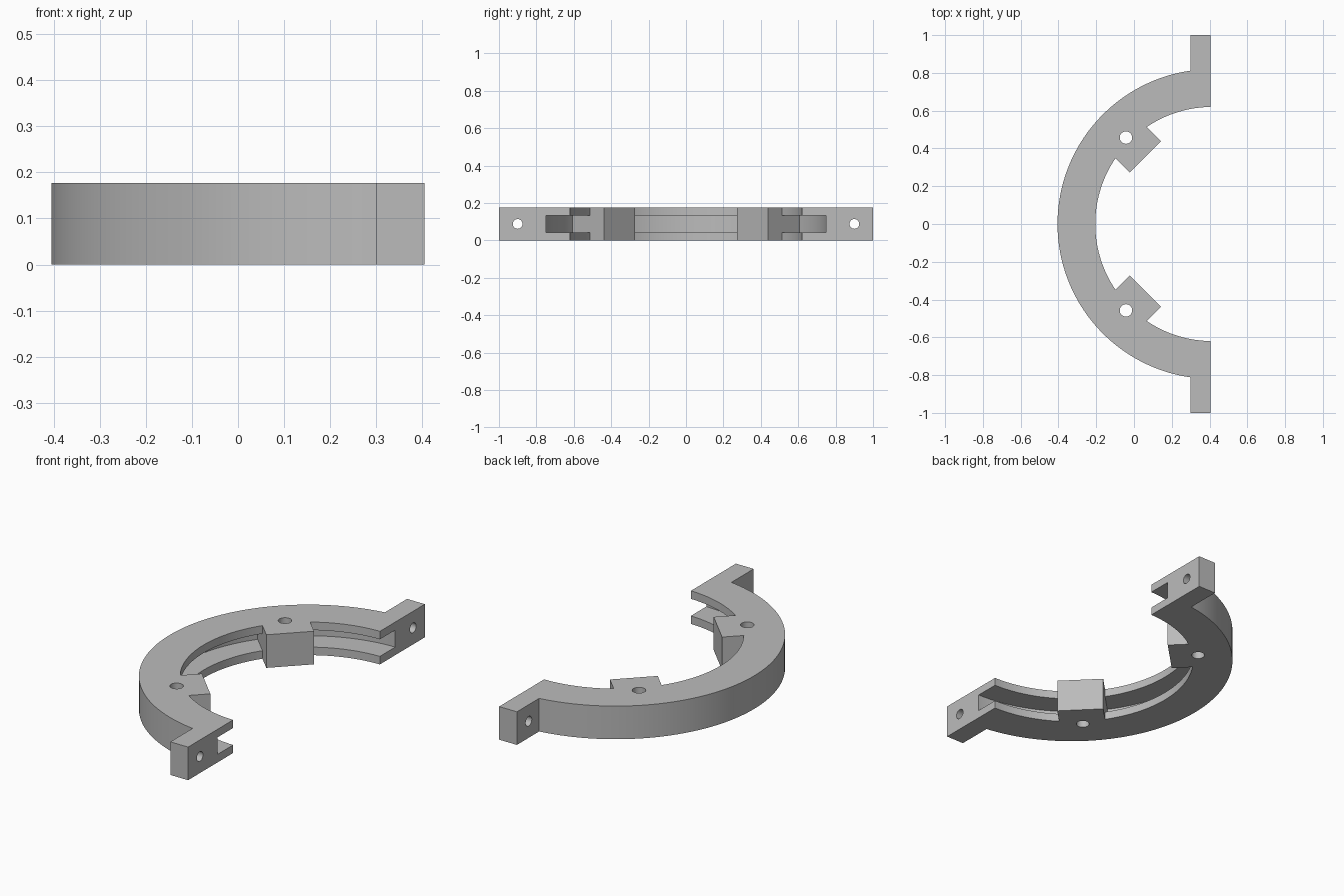
import bpy, bmesh
from math import radians, degrees, sin, cos, asin, acos, pi
from mathutils import Matrix, Vector

if "Cube" in bpy.data.objects:
    bpy.data.objects.remove(bpy.data.objects["Cube"], do_unlink=True)

CX = 0.415                       # ring centre on x
R_OUT, R_IN, R_GROOVE = 0.82, 0.62, 0.75
HEIGHT, FACE_X, TAB_X = 0.177, 0.405, 0.30
BLOCK_HALF, BLOCK_R = 0.1175, 0.502

grey = bpy.data.materials.new("plain_grey")
grey.use_nodes = True
grey.diffuse_color = (0.5, 0.5, 0.5, 1)
grey.node_tree.nodes["Principled BSDF"].inputs["Base Color"].default_value = (0.5, 0.5, 0.5, 1)


def arc(r, a0, a1, step=2.0):
    """Points on a circle around the ring centre, angles in degrees."""
    n = max(2, round(abs(a1 - a0) / step))
    angles = [radians(a0 + (a1 - a0) * i / n) for i in range(n + 1)]
    return [(CX + r * cos(a), r * sin(a)) for a in angles]


def finish(bm, name):
    bmesh.ops.recalc_face_normals(bm, faces=bm.faces)
    mesh = bpy.data.meshes.new(name)
    bm.to_mesh(mesh)
    bm.free()
    mesh.materials.append(grey)
    obj = bpy.data.objects.new(name, mesh)
    bpy.context.collection.objects.link(obj)
    return obj


def prism(name, outline, z0, z1):
    bm = bmesh.new()
    face = bm.faces.new([bm.verts.new((x, y, z0)) for x, y in outline])
    top = bmesh.ops.extrude_face_region(bm, geom=[face])["geom"]
    verts = [v for v in top if isinstance(v, bmesh.types.BMVert)]
    bmesh.ops.translate(bm, verts=verts, vec=(0, 0, z1 - z0))
    return finish(bm, name)


def rod(name, radius, matrix):
    bm = bmesh.new()
    bmesh.ops.create_cone(bm, cap_ends=True, segments=32, radius1=radius,
                          radius2=radius, depth=0.6, matrix=matrix)
    return finish(bm, name)


def cut(target, cutter):
    mod = target.modifiers.new("cut", 'BOOLEAN')
    mod.operation, mod.solver, mod.object = 'DIFFERENCE', 'EXACT', cutter
    bpy.context.view_layer.objects.active = target
    bpy.ops.object.modifier_apply(modifier=mod.name)
    bpy.data.objects.remove(cutter, do_unlink=True)


def block_point(r, side):
    """Point on the diagonal block: r along its axis, side across it."""
    p = Matrix.Rotation(radians(135), 2) @ Vector((r, side))
    return (CX + p.x, p.y)


# Half ring outline with diagonal blocks and end tabs, mirrored across y
spread = degrees(asin(BLOCK_HALF / R_IN))
half = arc(R_IN, 180, 135 + spread)
half += [block_point(BLOCK_R, BLOCK_HALF), block_point(BLOCK_R, -BLOCK_HALF)]
half += arc(R_IN, 135 - spread, degrees(acos((FACE_X - CX) / R_IN)))
half += [(FACE_X, 1), (TAB_X, 1)]
half += arc(R_OUT, degrees(acos((TAB_X - CX) / R_OUT)), 180)
mirrored = [(x, -y) for x, y in reversed(half[1:-1])]
bracket = prism("half_ring_bracket", half + mirrored, 0, HEIGHT)

# Inner groove, interrupted where the blocks stay solid
groove = prism("groove_cutter", arc(R_GROOVE, 80, 280) + arc(0.4, 280, 80), 0.043, 0.134)
for s in (1, -1):
    corners = [block_point(r, w) for r, w in
               ((0.3, BLOCK_HALF), (0.3, -BLOCK_HALF), (0.8, -BLOCK_HALF), (0.8, BLOCK_HALF))]
    cut(groove, prism("block_keep", [(x, s * y) for x, y in corners], -0.1, 0.3))
cut(bracket, groove)

# Vertical holes in the blocks, horizontal holes in the tabs
for s in (1, -1):
    x, y = block_point(0.647, 0)
    cut(bracket, rod("block_hole", 0.033, Matrix.Translation((x, s * y, HEIGHT / 2))))
    cut(bracket, rod("tab_hole", 0.026, Matrix.Translation((0.35, s * 0.9, HEIGHT / 2))
                     @ Matrix.Rotation(pi / 2, 4, 'Y')))

bpy.ops.object.select_all(action='DESELECT')
bracket.select_set(True)
bpy.context.view_layer.objects.active = bracket
bpy.ops.object.shade_smooth_by_angle(angle=radians(30))
